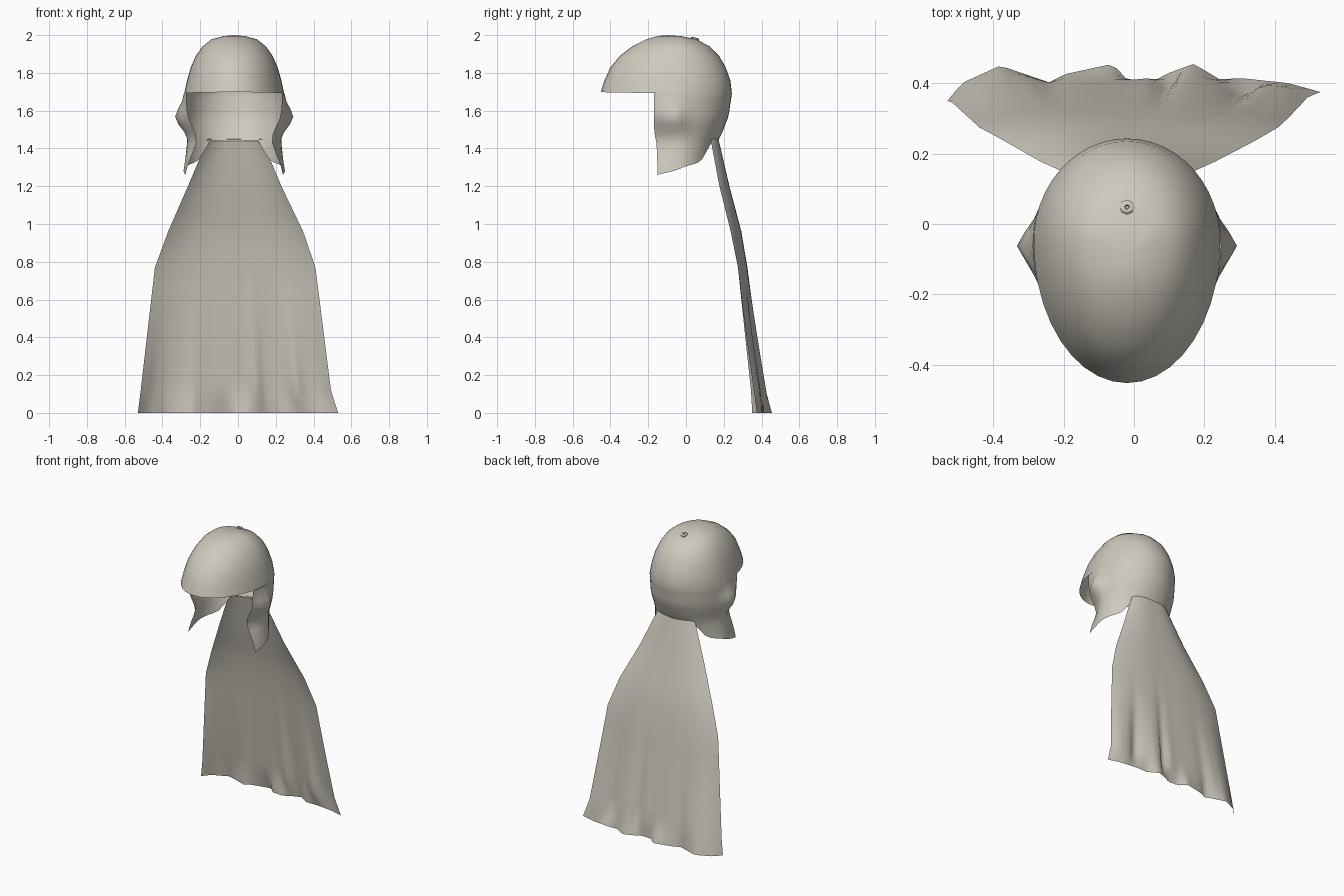
import bpy, bmesh, math

if "Cube" in bpy.data.objects:
    bpy.data.objects.remove(bpy.data.objects["Cube"])

mat = bpy.data.materials.new("warm grey")
mat.diffuse_color = (0.62, 0.585, 0.51, 1)
mat.use_nodes = True
mat.node_tree.nodes["Principled BSDF"].inputs["Base Color"].default_value = mat.diffuse_color
CX, CY = -0.02, -0.05          # helmet axis


def lerp(table, v):
    """Piecewise linear lookup in ascending (key, value) pairs."""
    if v <= table[0][0]:
        return table[0][1]
    for (a, fa), (b, fb) in zip(table, table[1:]):
        if v <= b:
            return fa + (fb - fa) * (v - a) / (b - a)
    return table[-1][1]


def finish(name, bm, angle=50):
    bmesh.ops.recalc_face_normals(bm, faces=bm.faces)
    me = bpy.data.meshes.new(name)
    bm.to_mesh(me)
    bm.free()
    ob = bpy.data.objects.new(name, me)
    bpy.context.collection.objects.link(ob)
    me.materials.append(mat)
    bpy.ops.object.select_all(action='DESELECT')
    ob.select_set(True)
    bpy.context.view_layer.objects.active = ob
    bpy.ops.object.shade_smooth_by_angle(angle=math.radians(angle))
    return ob


def skin(bm, rows):
    """Quads between consecutive rows of points."""
    vs = [[bm.verts.new(p) for p in r] for r in rows]
    for r0, r1 in zip(vs, vs[1:]):
        for i in range(len(r0) - 1):
            bm.faces.new((r0[i], r0[i + 1], r1[i + 1], r1[i]))
    return vs


# ---- Helmet: dome rings above the brim, then cheek guards and neck below
T0 = math.radians(17)                                   # cheek front edge
front = [math.pi / 2 + (T0 - math.pi / 2) * i / 8 for i in range(8)]
rear = [T0 - (T0 + math.pi / 2) * i / 14 for i in range(15)]
# z, front y, back y, half width
DOME = [(1.995, -0.15, -0.03, 0.055), (1.978, -0.21, 0.055, 0.12),
        (1.94, -0.285, 0.125, 0.168), (1.89, -0.35, 0.175, 0.203),
        (1.83, -0.40, 0.21, 0.23), (1.76, -0.432, 0.235, 0.25),
        (1.69, -0.452, 0.243, 0.265)]
HALF = [(1.26, 0.272), (1.33, 0.262), (1.45, 0.248), (1.55, 0.265), (1.69, 0.265)]
BACK = [(1.26, 0.13), (1.36, 0.145), (1.44, 0.17), (1.48, 0.19), (1.57, 0.225), (1.69, 0.243)]
HEM = [(-90, 1.44), (-58, 1.44), (-50, 1.37), (-42, 1.33), (-10, 1.30), (17, 1.26)]


def dome_point(t, ring, side):
    z, yf, yb, hw = ring
    s = math.sin(t)
    y = CY - s * (CY - yf) if s > 0 else CY - s * (yb - CY)
    return (CX + side * hw * math.cos(t), y, z + 0.008 * max(s, 0) * (z < 1.7))


def guard_point(t, v, side):
    z = 1.69 + (lerp(HEM, math.degrees(t)) - 1.69) * v
    s = math.sin(t)
    if s > 0:
        y = CY - s / math.sin(T0) * lerp([(1.26, 0.10), (1.42, 0.105), (1.5, 0.12)], z)
    else:
        y = CY - s * (lerp(BACK, z) - CY)
    x = lerp(HALF, z) * math.cos(t)
    # ear bulge and pinched front edge of the cheek
    x += 0.05 * math.exp(-((y + 0.07) / 0.06) ** 2 - ((z - 1.565) / 0.07) ** 2)
    x -= 0.04 * max(0, s / math.sin(T0)) * math.exp(-((z - 1.45) / 0.11) ** 2)
    return (CX + side * x, y, z)


bm = bmesh.new()
for side in (1, -1):
    rings = [[dome_point(t, r, side) for t in front + rear] for r in DOME]
    vs = skin(bm, rings)
    top = bm.verts.new((CX, -0.10, 2.0))
    for a, b in zip(vs[0], vs[0][1:]):
        bm.faces.new((top, a, b))
    skin(bm, [[guard_point(t, j / 10, side) for t in rear] for j in range(11)])
bmesh.ops.remove_doubles(bm, verts=bm.verts, dist=0.0005)
finish("helmet", bm, 60)

# ---- Crown button: small eight-sided washer with a dimple
bm = bmesh.new()
rings = []
for r, z in ((0.021, -0.012), (0.021, 0.006), (0.016, 0.010), (0.007, 0.010), (0.004, 0.004)):
    rings.append([(CX + r * math.cos(k * math.pi / 4), 0.048 + r * math.sin(k * math.pi / 4),
                   1.977 + z - 0.25 * r * math.sin(k * math.pi / 4)) for k in range(9)])
skin(bm, rings)
bmesh.ops.remove_doubles(bm, verts=bm.verts, dist=0.0003)
finish("crown_button", bm, 40)

# ---- Cape: one bowed sheet with folds growing toward a flared, wavy hem
LEFT = [(0, -0.53), (0.12, -0.515), (0.77, -0.44), (0.96, -0.37), (1.2, -0.265), (1.45, -0.16)]
RIGHT = [(0, 0.53), (0.12, 0.492), (0.77, 0.41), (0.96, 0.345), (1.2, 0.23), (1.45, 0.125)]
MID = [(0, 0.41), (0.12, 0.41), (0.77, 0.325), (0.96, 0.293), (1.2, 0.23), (1.45, 0.172)]
EDGE = [(0, 0.345), (0.12, 0.342), (0.77, 0.275), (0.96, 0.237), (1.2, 0.177), (1.45, 0.13)]
CREASE = [(-.51, .345), (-.44, .40), (-.38, .42), (-.3, .42), (-.24, .402), (-.16, .412),
          (0, .41), (.05, .415), (.1, .385), (.13, .42), (.18, .425), (.25, .40),
          (.31, .365), (.37, .395), (.44, .39), (.492, .36)]
FLARE = [(-.53, .35), (-.49, .40), (-.38, .45), (-.24, .402), (-.2, .425), (-.06, .455),
         (-.02, .41), (.06, .405), (.1, .43), (.17, .455), (.245, .41), (.3, .415),
         (.44, .40), (.53, .375)]
N = 44
rows = []
for z in (1.45, 1.36, 1.28, 1.2, 1.12, 1.04, 0.96, 0.865, 0.77, 0.65, 0.53, 0.41, 0.3, 0.2, 0.12, 0.06, 0):
    row = []
    for i in range(N + 1):
        u = i / N
        x = lerp(LEFT, z) * (1 - u) + lerp(RIGHT, z) * u
        bow = abs(2 * u - 1) ** 3
        y = lerp(MID, z) * (1 - bow) + lerp(EDGE, z) * bow
        xb = -0.51 + 1.002 * u                     # matching place on the crease
        if z >= 0.12:
            w = max(0, (0.8 - z) / 0.68) ** 1.6
            y += w * (lerp(CREASE, xb) - (0.41 - 0.067 * bow))
        else:
            k = 1 - z / 0.12
            y = lerp(CREASE, xb) * (1 - k) + lerp(FLARE, -0.53 + 1.06 * u) * k
        row.append((x, y, z))
    rows.append(row)
bm = bmesh.new()
skin(bm, rows)
finish("cape", bm, 60)
